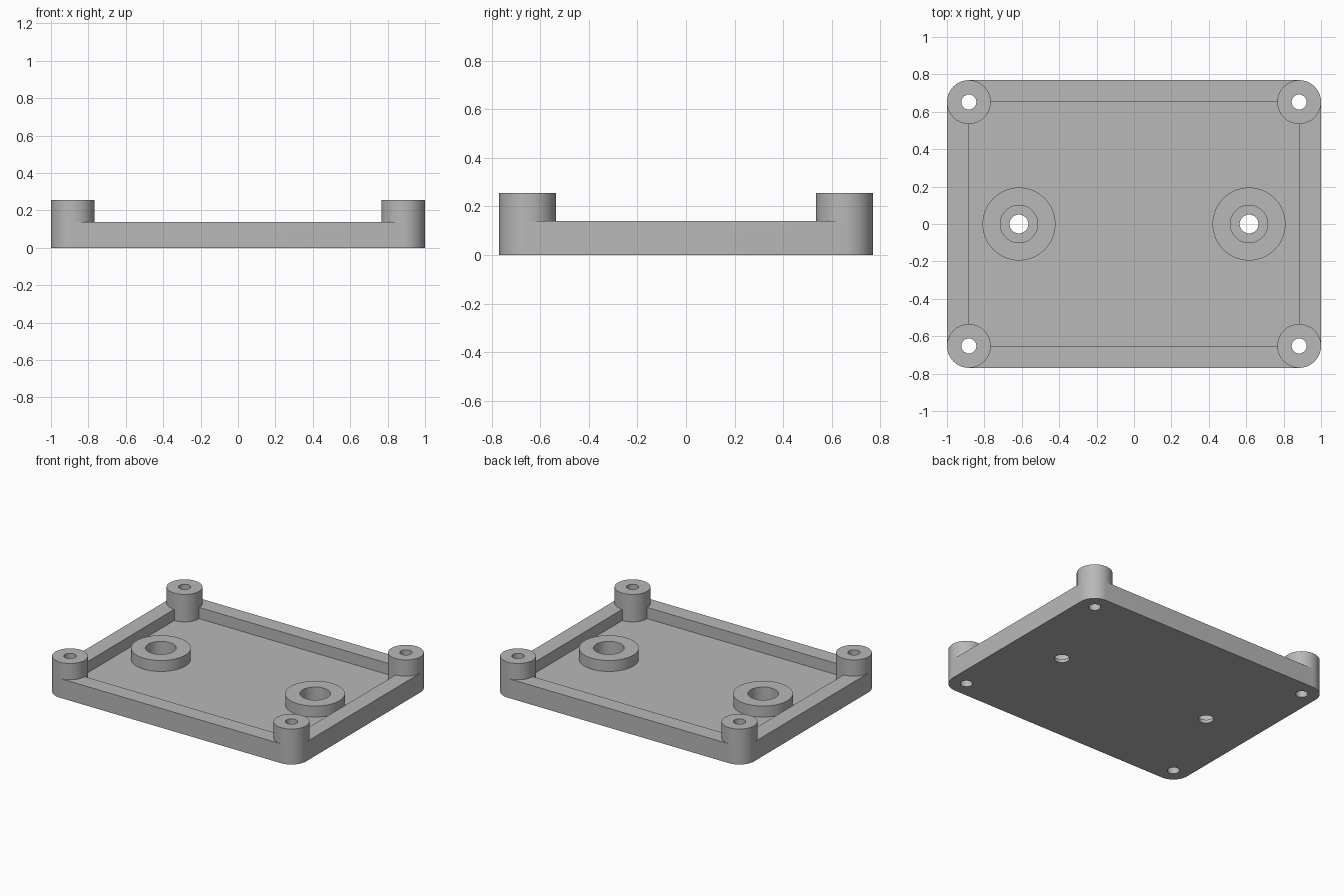
import bpy, bmesh
from math import cos, sin, pi, radians

if "Cube" in bpy.data.objects:
    bpy.data.objects.remove(bpy.data.objects["Cube"], do_unlink=True)

POST_X, POST_Y, POST_R, POST_TOP = 0.883, 0.652, 0.117, 0.256
RIM_TOP, FLOOR, BOSS_TOP, BOSS_X = 0.139, 0.058, 0.137, 0.615
SEGMENTS = 64

grey = bpy.data.materials.new("plain grey")
grey.use_nodes = True
grey.diffuse_color = (0.48, 0.48, 0.48, 1)
grey.node_tree.nodes["Principled BSDF"].inputs["Base Color"].default_value = grey.diffuse_color


def prism(name, outline, z0, z1):
    """Extrude a closed counter-clockwise outline from z0 to z1."""
    bm = bmesh.new()
    face = bm.faces.new([bm.verts.new((x, y, z0)) for x, y in outline])
    top = bmesh.ops.extrude_face_region(bm, geom=[face])["geom"]
    verts = [g for g in top if isinstance(g, bmesh.types.BMVert)]
    bmesh.ops.translate(bm, vec=(0, 0, z1 - z0), verts=verts)
    bmesh.ops.recalc_face_normals(bm, faces=bm.faces)
    mesh = bpy.data.meshes.new(name)
    bm.to_mesh(mesh)
    bm.free()
    mesh.materials.append(grey)
    obj = bpy.data.objects.new(name, mesh)
    bpy.context.collection.objects.link(obj)
    return obj


def arc(cx, cy, r, first, count):
    steps = [2 * pi * (first + i) / SEGMENTS for i in range(count)]
    return [(cx + r * cos(a), cy + r * sin(a)) for a in steps]


def cylinder(name, x, y, r, z0, z1):
    return prism(name, arc(x, y, r, 0, SEGMENTS), z0, z1)


def combine(target, tool, operation):
    """Apply a boolean and discard the tool."""
    mod = target.modifiers.new(operation.lower(), "BOOLEAN")
    mod.object, mod.operation, mod.solver = tool, operation, "EXACT"
    bpy.context.view_layer.objects.active = target
    bpy.ops.object.modifier_apply(modifier=mod.name)
    bpy.data.objects.remove(tool, do_unlink=True)


# Rounded slab, hollowed into a shallow tray
quarter = SEGMENTS // 4
corners = [(1, 1), (-1, 1), (-1, -1), (1, -1)]
outline = []
for i, (sx, sy) in enumerate(corners):
    outline += arc(sx * POST_X, sy * POST_Y, POST_R, i * quarter, quarter + 1)
tray = prism("mounting_tray", outline, 0, RIM_TOP)
inside = [(sx * POST_X, sy * POST_Y) for sx, sy in corners]
combine(tray, prism("cavity", inside, FLOOR, 0.4), "DIFFERENCE")

# Corner posts
for sx, sy in corners:
    post = cylinder("corner_post", sx * POST_X, sy * POST_Y, POST_R, 0.02, POST_TOP)
    combine(tray, post, "UNION")

# Round bosses with a stepped bore
for side in (-1, 1):
    x = side * BOSS_X
    combine(tray, cylinder("boss", x, 0, 0.195, 0.03, BOSS_TOP), "UNION")
    combine(tray, cylinder("wide_bore", x, 0, 0.1, 0.024, 0.4), "DIFFERENCE")
    combine(tray, cylinder("narrow_bore", x, 0, 0.05, -0.1, 0.4), "DIFFERENCE")

# Screw holes through the posts
for sx, sy in corners:
    hole = cylinder("screw_hole", sx * POST_X, sy * POST_Y, 0.04, -0.1, 0.4)
    combine(tray, hole, "DIFFERENCE")

# Smooth the curved walls, keep the rims crisp
bpy.ops.object.select_all(action="DESELECT")
tray.select_set(True)
bpy.context.view_layer.objects.active = tray
bpy.ops.object.shade_smooth_by_angle(angle=radians(30))
